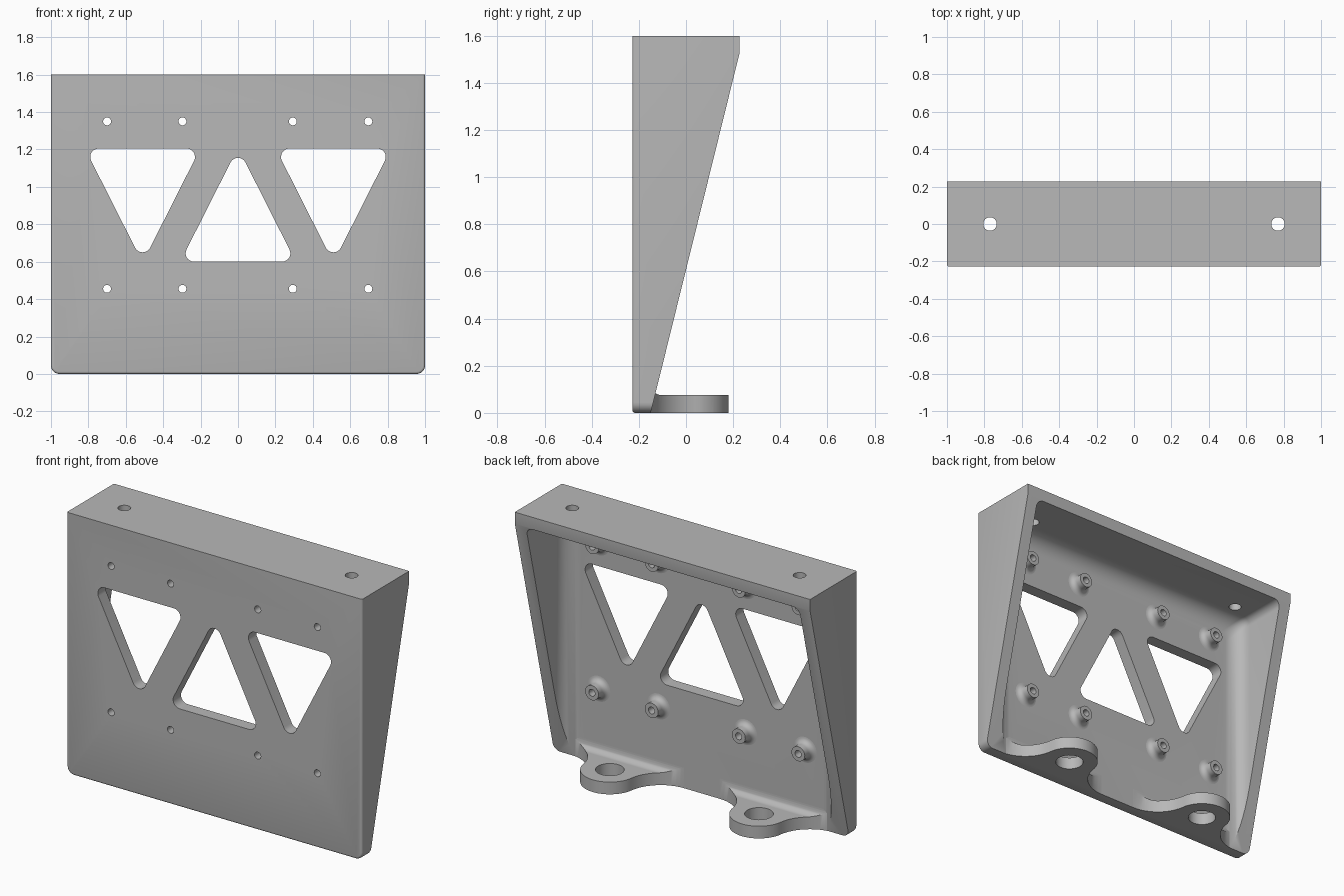
import bpy, bmesh
from math import cos, sin, pi, atan2, radians, hypot
from mathutils import Vector

cube = bpy.data.objects.get("Cube")
if cube:
    bpy.data.objects.remove(cube, do_unlink=True)

grey = bpy.data.materials.new("plain grey")
grey.use_nodes = True
colour = (0.48, 0.48, 0.48, 1)
grey.diffuse_color = colour
grey.node_tree.nodes["Principled BSDF"].inputs["Base Color"].default_value = colour

FRONT, BACK, HEIGHT = -0.228, 0.228, 1.6
PLATE = -0.152      # rear surface of the front plate
WALL = 0.075
PLACE = {"X": lambda u, v, w: (w, u, v),
         "Y": lambda u, v, w: (u, w, v),
         "Z": lambda u, v, w: (u, v, w)}


def make(name, bm):
    bmesh.ops.recalc_face_normals(bm, faces=bm.faces)
    mesh = bpy.data.meshes.new(name)
    bm.to_mesh(mesh)
    bm.free()
    mesh.materials.append(grey)
    obj = bpy.data.objects.new(name, mesh)
    bpy.context.collection.objects.link(obj)
    return obj


def loft(rings, closed=False):
    """Skin a list of equal rings; cap the ends unless the stack is closed."""
    bm = bmesh.new()
    loops = [[bm.verts.new(p) for p in ring] for ring in rings]
    n = len(loops[0])
    pairs = list(zip(loops, loops[1:]))
    if closed:
        pairs.append((loops[-1], loops[0]))
    else:
        bm.faces.new(loops[0])
        bm.faces.new(loops[-1])
    for a, b in pairs:
        for i in range(n):
            j = (i + 1) % n
            bm.faces.new((a[i], a[j], b[j], b[i]))
    return bm


def prism(name, outline, axis, low, high):
    put = PLACE[axis]
    return make(name, loft([[put(u, v, w) for u, v in outline] for w in (low, high)]))


def arc(cx, cy, r, start, end, steps=12):
    angles = [start + (end - start) * i / steps for i in range(steps + 1)]
    return [(cx + r * cos(a), cy + r * sin(a)) for a in angles]


def circle(cx, cy, r, steps=32):
    return arc(cx, cy, r, 0, 2 * pi, steps)[:-1]


def rounded(centres, r):
    """Counter-clockwise polygon grown by r around its corner centres."""
    pts = []
    for i, (x, y) in enumerate(centres):
        px, py = centres[i - 1]
        nx, ny = centres[(i + 1) % len(centres)]
        start = atan2(y - py, x - px) - pi / 2
        turn = (atan2(ny - y, nx - x) - pi / 2 - start) % (2 * pi)
        pts += arc(x, y, r, start, start + turn, 8)
    return pts


def boolean(obj, tool, mode="DIFFERENCE"):
    tool.hide_render = True
    mod = obj.modifiers.new("cut", "BOOLEAN")
    mod.operation, mod.object, mod.solver = mode, tool, "EXACT"
    bpy.context.view_layer.objects.active = obj
    bpy.ops.object.modifier_apply(modifier=mod.name)
    bpy.data.objects.remove(tool, do_unlink=True)


def smooth(obj):
    bpy.ops.object.select_all(action="DESELECT")
    obj.select_set(True)
    bpy.context.view_layer.objects.active = obj
    bpy.ops.object.shade_smooth_by_angle(angle=radians(35))


def bevel_edges(obj, test, width, steps):
    bm = bmesh.new()
    bm.from_mesh(obj.data)
    edges = [e for e in bm.edges if test(e.verts[0].co, e.verts[1].co)]
    bmesh.ops.bevel(bm, geom=edges, offset=width, segments=steps,
                    profile=0.5, affect="EDGES")
    bm.to_mesh(obj.data)
    bm.free()


# Outer body: tapered side profile across the full width
profile = [(FRONT, 0), (-0.15, 0), (BACK, 1.53), (BACK, HEIGHT), (FRONT, HEIGHT)]
body = prism("bracket_body", profile, "X", -1, 1)
bevel_edges(body, lambda a, b: max(a.z, b.z) < 0.01 and abs(a.x - b.x) < 0.01, 0.045, 6)
bevel_edges(body, lambda a, b: max(a.y, b.y) < FRONT + 0.001
            and min(a.z, b.z) < HEIGHT - 0.1, 0.012, 3)

# Rear cavity with filleted corners, open below and behind
FILLET, CORNER = 0.1, 0.045


def cavity_ring(y, inset):
    x = 1 - WALL - inset - CORNER
    z = HEIGHT - WALL - inset - CORNER
    top = arc(x, z, CORNER, 0, pi / 2, 6) + arc(-x, z, CORNER, pi / 2, pi, 6)
    outline = top + [(-x - CORNER, -0.3), (x + CORNER, -0.3)]
    return [(u, y, v) for u, v in outline]


rings = []
for i in range(11):
    t = pi / 2 * i / 10
    rings.append(cavity_ring(PLATE + FILLET * (1 - cos(t)), FILLET * (1 - sin(t))))
rings.append(cavity_ring(0.5, 0))
boolean(body, make("cavity_cutter", loft(rings)))

# Triangular windows
R = 0.045
down = [(-0.235, 1.16), (0, 0.695), (0.235, 1.16)]
up = [(-0.235, 0.645), (0.235, 0.645), (0, 1.11)]
for x, tri in ((-0.51, down), (0, up), (0.51, down)):
    outline = rounded([(x + u, v) for u, v in tri], R)
    boolean(body, prism("window_cutter", outline, "Y", -0.5, 0))

# Top mounting holes
for x in (-0.77, 0.77):
    boolean(body, prism("top_hole_cutter", circle(x, 0, 0.036), "Z", 1.4, 1.7))

# Screw holes and flared standoffs behind the plate
BORE = 0.021
boss = [(BORE, PLATE - 0.01), (0.078, PLATE - 0.01), (0.078, PLATE)]
boss += arc(0.078, PLATE + 0.033, 0.033, -pi / 2, -pi, 6)
boss += [(0.045, -0.085), (BORE, -0.085)]
for row, z in (("lower", 0.455), ("upper", 1.35)):
    for n, x in enumerate((-0.7, -0.297, 0.293, 0.697)):
        boolean(body, prism("screw_cutter", circle(x, z, BORE), "Y", -0.5, 0))
        turns = [2 * pi * k / 32 for k in range(32)]
        spin = [[(x + r * cos(a), y, z + r * sin(a)) for r, y in boss] for a in turns]
        smooth(make(f"{row}_standoff_{n + 1}", loft(spin, closed=True)))
smooth(body)

# Bottom lugs: round eye flowing into the plate, filleted on top
EYE_Y, EYE_R, HALF, SWEEP = 0.015, 0.165, 0.385, 0.225
tilt = atan2(PLATE + SWEEP - EYE_Y, HALF)
blend = 0.05
section = [(-0.2, 0), (0.3, 0), (0.3, WALL)]
section += arc(PLATE + blend, WALL + blend, blend, -pi / 2, -pi, 8)
section += [(-0.2, WALL + blend)]
for side, x in (("right", -0.505), ("left", 0.505)):
    flare = arc(-HALF, PLATE + SWEEP, SWEEP, -pi / 2, -tilt, 12)
    eye = arc(0, EYE_Y, EYE_R, pi - tilt, tilt, 28)
    mirrored = [(-u, v) for u, v in reversed(flare)]
    outline = [(-HALF, PLATE - 0.02)] + flare + eye[1:-1] + mirrored
    outline += [(HALF, PLATE - 0.02)]
    lug = prism(f"{side}_lug", [(x + u, v) for u, v in outline], "Z", 0, 0.3)
    boolean(lug, prism("lug_section", section, "X", x - 0.5, x + 0.5), "INTERSECT")
    boolean(lug, prism("eye_cutter", circle(x, EYE_Y, 0.08), "Z", -0.1, 0.4))
    smooth(lug)
